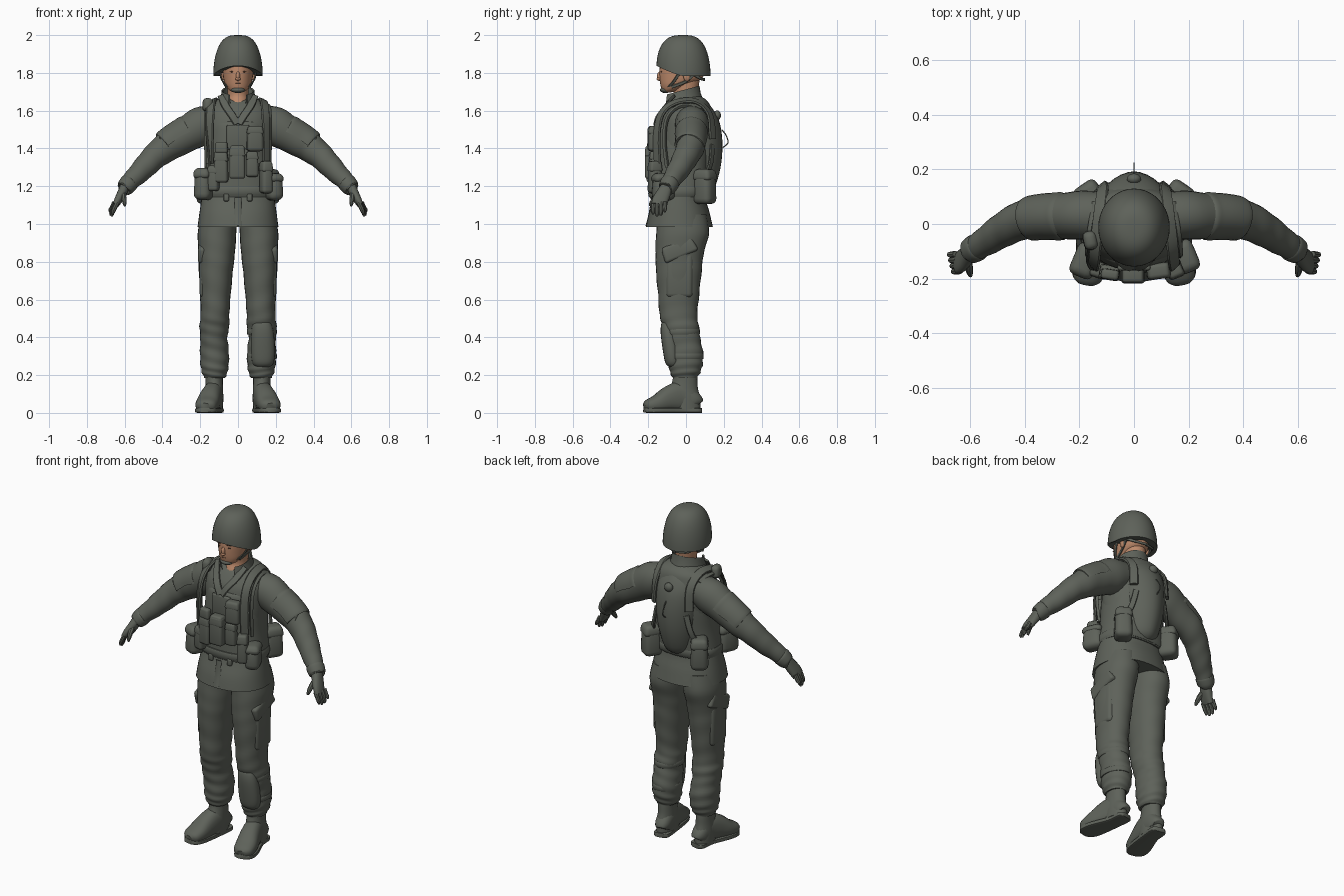
import bpy, bmesh, math
from mathutils import Vector, Matrix


def material(name, rgb):
    m = bpy.data.materials.new(name)
    m.diffuse_color = (*rgb, 1)
    return m


GREEN = material("grey_green_cloth", (0.112, 0.122, 0.102))
SKIN = material("skin", (0.5, 0.25, 0.145))
DARK = material("dark_brown", (0.1, 0.05, 0.033))


def finish(name, bm, mat, angle=40):
    bmesh.ops.recalc_face_normals(bm, faces=bm.faces)
    me = bpy.data.meshes.new(name)
    bm.to_mesh(me)
    bm.free()
    me.materials.append(mat)
    for p in me.polygons:
        p.use_smooth = True
    me.set_sharp_from_angle(angle=math.radians(angle))
    ob = bpy.data.objects.new(name, me)
    bpy.context.collection.objects.link(ob)
    return ob


def skin(name, rings, mat, closed=True, caps=True):
    """Join rings of points into a surface."""
    bm = bmesh.new()
    vs = [[bm.verts.new(p) for p in r] for r in rings]
    n = len(vs[0])
    for a, b in zip(vs, vs[1:]):
        for i in range(n if closed else n - 1):
            j = (i + 1) % n
            bm.faces.new((a[i], a[j], b[j], b[i]))
    if caps:
        bm.faces.new(vs[0])
        bm.faces.new(vs[-1])
    return finish(name, bm, mat)


def spline(pts, steps):
    """Catmull-Rom through tuples of any length."""
    P = [pts[0]] + list(pts) + [pts[-1]]
    out = []
    for k in range(1, len(P) - 2):
        for s in range(steps):
            t = s / steps
            out.append([0.5 * (2 * b + (c - a) * t + (2 * a - 5 * b + 4 * c - d) * t * t
                               + (3 * b - a - 3 * c + d) * t ** 3)
                        for a, b, c, d in zip(*P[k - 1:k + 3])])
    return out + [list(pts[-1])]


def sweep(name, pts, mat=GREEN, hint=None, n=20, p=2.0, steps=4, side=1, fold=0.0, arc=None):
    """Points are (x, y, z, half width, half depth). Without hint the rings stay level."""
    path = spline([(q[0] * side, *q[1:]) for q in pts], steps)
    a0, a1 = arc or (0, 360 * (n - 1) / n)
    rings = []
    for i, q in enumerate(path):
        c = Vector(q[:3])
        if hint is None:
            u, v = Vector((1, 0, 0)), Vector((0, 1, 0))
        else:
            t = Vector(path[min(i + 1, len(path) - 1)][:3]) - Vector(path[max(i - 1, 0)][:3])
            h = c - Vector((0, 0, 1.38)) if hint == 'out' else Vector((hint[0] * side, *hint[1:]))
            u = h.cross(t).normalized()
            v = t.cross(u).normalized()
        ring = []
        for k in range(n):
            a = math.radians(a0 + (a1 - a0) * k / (n - 1))
            ca, sa = math.cos(a), math.sin(a)
            r = 1 + fold * i / len(path) * math.sin(i * 1.25 + 2.2 * math.sin(a + side))
            ring.append(c + u * (q[3] * r * math.copysign(abs(ca) ** (2 / p), ca))
                        + v * (q[4] * r * math.copysign(abs(sa) ** (2 / p), sa)))
        rings.append(ring)
    return skin(name, rings, mat, not arc, not arc)


def strap(name, pts, width=0.018, depth=0.006, mat=GREEN, side=1):
    return sweep(name, [(*q, width, depth) for q in pts], mat, 'out', 8, 4, 4, side)


def box(name, c, size, rz=0.0, taper=1.0, bevel=0.015, mat=GREEN, rx=0.0):
    bm = bmesh.new()
    bmesh.ops.create_cube(bm, size=1)
    for v in bm.verts:
        k = taper if v.co.z > 0 else 1
        v.co = Vector((v.co.x * size[0] * k, v.co.y * size[1] * k, v.co.z * size[2]))
    bmesh.ops.bevel(bm, geom=bm.edges[:], offset=bevel, segments=3, profile=0.5, affect='EDGES')
    bm.transform(Matrix.Translation(c) @ Matrix.Rotation(rz, 4, 'Z') @ Matrix.Rotation(rx, 4, 'X'))
    return finish(name, bm, mat)


def pouch(name, c, size, rz=0.0, taper=0.92, bevel=0.02):
    """Bag with an overlapping lid."""
    box(name, c, size, rz, taper, bevel)
    lid = (c[0], c[1], c[2] + size[2] * 0.36)
    box(name + "_lid", lid, (size[0] * 1.04, size[1] * 1.04, size[2] * 0.34), rz, 0.82, bevel * 0.7)


def ball(name, c, size, mat=GREEN):
    bm = bmesh.new()
    bmesh.ops.create_uvsphere(bm, u_segments=16, v_segments=10, radius=1)
    bm.transform(Matrix.Translation(c) @ Matrix.Diagonal((*size, 1)))
    return finish(name, bm, mat)


# Jacket and vest
sweep("jacket", [(0, -.035, .985, .214, .177), (0, -.035, 1.06, .204, .16), (0, -.03, 1.16, .19, .13),
                 (0, -.015, 1.3, .172, .132), (0, -.01, 1.45, .178, .143), (0, 0, 1.55, .182, .142),
                 (0, .01, 1.61, .165, .122), (0, .02, 1.65, .128, .095), (0, .025, 1.675, .07, .055)],
      n=40, p=2.25, fold=.006)
sweep("vest", [(0, -.03, 1.145, .19, .135), (0, -.028, 1.16, .195, .142), (0, -.02, 1.3, .177, .146),
               (0, -.015, 1.42, .17, .152), (0, -.008, 1.52, .155, .15), (0, -.005, 1.545, .14, .135)],
      n=40, p=2.4)
strap("jacket_front_flap", [(0, -.182, 1.14), (0, -.194, 1.06), (0, -.211, .99)], .018, .003)

# Collar, lower and open at the front
rings = []
for zoff, r in ((-.055, 1.28), (-.01, 1.1), (.027, 1.04), (.023, .95), (-.02, .9)):
    ring = []
    for k in range(25):
        a = math.radians(-57 + 294 * k / 24)
        back = (1 + math.sin(a)) / 2
        ring.append((.083 * r * math.cos(a), -.022 + .09 * r * math.sin(a), 1.655 + .05 * back + zoff))
    rings.append(ring)
skin("collar", rings, GREEN, closed=False, caps=False)

# Backpack, cap and drinking loop
sweep("back_pack", [(0, .06, 1.155, .05, .05), (0, .07, 1.19, .085, .08), (0, .085, 1.3, .11, .098),
                    (0, .085, 1.42, .125, .108), (0, .08, 1.53, .13, .1), (0, .07, 1.6, .115, .078),
                    (0, .06, 1.65, .07, .05)], n=28, p=1.75)
ball("pack_cap", (0, .165, 1.575), (.026, .02, .026))
sweep("pack_loop", [(0, .188, 1.50, .003, .003), (0, .212, 1.47, .003, .003),
                    (0, .222, 1.43, .003, .003), (0, .195, 1.405, .003, .003)], hint=(1, 0, 0), n=6)

# Head and face
sweep("neck", [(0, -.02, 1.6, .06, .08), (0, -.01, 1.65, .058, .07), (0, -.002, 1.69, .056, .064),
               (0, -.005, 1.77, .06, .078)], SKIN)
sweep("head", [(0, -.098, 1.697, .02, .018), (0, -.082, 1.708, .046, .045), (0, -.058, 1.735, .066, .077),
               (0, -.028, 1.77, .077, .112), (0, -.022, 1.82, .081, .118), (0, -.02, 1.88, .08, .11),
               (0, -.015, 1.94, .05, .08)], SKIN, n=28)
ball("nose", (0, -.139, 1.782), (.011, .014, .026), SKIN)
ball("nose_tip", (0, -.143, 1.768), (.014, .013, .009), SKIN)
ball("lips", (0, -.129, 1.744), (.022, .008, .006), SKIN)
box("mouth_line", (0, -.1355, 1.744), (.026, .004, .0025), bevel=.001, mat=DARK)
for s in (1, -1):
    ball("ear", (s * .083, .005, 1.785), (.012, .02, .03), SKIN)
    ball("eye", (s * .033, -.131, 1.806), (.011, .004, .003), DARK)
    box("brow", (s * .034, -.134, 1.823), (.03, .005, .002), s * .25, bevel=.0008, mat=DARK)

# Rounded helmet with a rim raised over the brow
rings = []
for i in range(19):
    t = i / 18 * math.pi / 2 * .992
    ring = []
    for k in range(40):
        a = 2 * math.pi * k / 40
        front = max(0, -math.sin(a)) ** 1.3
        z0 = 1.783 + .054 * front
        r = math.cos(t) ** .66
        ring.append((.131 * r * math.cos(a), -.013 + .143 * r * math.sin(a),
                     z0 + (2 - z0) * math.sin(t)))
    rings.append(ring)
rings.insert(0, [(x * .93, (y + .013) * .93 - .013, z + .002) for x, y, z in rings[0]])
skin("helmet", rings, GREEN)

# Chin straps
ball("chin_cup", (0, -.108, 1.71), (.038, .03, .017))
for s in (1, -1):
    for nm, pts in (("front_chin_strap", [(.095, -.03, 1.81), (.083, -.06, 1.76), (.04, -.1, 1.715)]),
                    ("rear_chin_strap", [(.093, .05, 1.8), (.08, .0, 1.755), (.062, -.075, 1.725)]),
                    ("nape_strap", [(.088, .045, 1.79), (.066, .078, 1.77), (0, .098, 1.765)])):
        sweep(nm, [(*q, .008, .004) for q in pts], hint=(1, .3, 0), n=8, p=3, side=s)

ARM = [(.10, .03, 1.55, .085, .08), (.19, .032, 1.52, .09, .102), (.28, .028, 1.468, .082, .091),
       (.37, .025, 1.413, .075, .081), (.44, 0, 1.358, .068, .069), (.50, -.035, 1.295, .06, .061),
       (.56, -.075, 1.235, .05, .05), (.603, -.103, 1.185, .041, .041)]
LEG = [(.1, -.02, 1.05, .095, .13), (.111, -.018, .95, .102, .14), (.113, -.033, .85, .097, .128),
       (.117, -.038, .75, .09, .121), (.12, -.039, .62, .081, .108), (.122, -.04, .52, .076, .1),
       (.125, -.028, .46, .079, .096), (.128, -.018, .4, .072, .092), (.125, -.004, .33, .076, .093),
       (.124, -.002, .26, .075, .09), (.124, -.004, .215, .068, .08), (.123, -.006, .186, .055, .065)]
for s in (1, -1):
    # Sleeve, shoulder patch and cuff
    sweep("sleeve", ARM, hint=(0, 0, 1), n=24, steps=5, side=s, fold=.03)
    sweep("shoulder_patch", [(.255, .03, 1.483, .08, .09), (.257, .03, 1.482, .088, .1),
                             (.28, .028, 1.468, .088, .1), (.33, .027, 1.441, .085, .095),
                             (.378, .021, 1.408, .082, .09), (.38, .02, 1.406, .07, .076)],
          hint=(0, 0, 1), n=16, side=s, arc=(5, 175))
    sweep("cuff", [(.572, -.083, 1.222, .044, .044), (.577, -.086, 1.217, .051, .05),
                   (.6, -.1, 1.19, .047, .045), (.604, -.103, 1.186, .036, .036)],
          hint=(0, 0, 1), side=s)
    # Hand and fingers
    sweep("palm", [(.598, -.1, 1.2, .032, .026), (.615, -.118, 1.162, .038, .025),
                   (.635, -.137, 1.125, .042, .021), (.648, -.143, 1.1, .04, .016)],
          hint=(1, .1, .5), n=16, p=2.4, side=s)
    for k in range(4):
        y, d = -.174 + .0205 * k, (.01, 0, .004, .022)[k]
        x = .641 + .005 * k
        sweep("finger", [(x - .003, y + .002, 1.115, .012, .013), (x + .013, y, 1.083, .012, .012),
                         (x + .021, y, 1.052 + d, .01, .01), (x + .022, y, 1.04 + d, .005, .005)],
              hint=(1, 0, .4), n=8, steps=3, side=s)
    sweep("thumb", [(.61, -.128, 1.165, .018, .016), (.605, -.16, 1.14, .015, .015),
                    (.601, -.182, 1.112, .012, .011), (.599, -.19, 1.095, .006, .006)],
          hint=(1, 0, .4), n=8, steps=3, side=s)
    # Trouser leg and cargo pocket
    sweep("trouser_leg", LEG, n=28, steps=5, side=s, p=2.15, fold=.04)
    box("cargo_pocket", (s * .178, -.035, .73), (.05, .14, .24), 0, 1.04, .022)
    box("cargo_pocket_lid", (s * .185, -.037, .865), (.056, .19, .085), 0, .9, .016, rx=.4)
    # Boot and sole
    sweep("boot_shaft", [(.126, -.006, .25, .05, .06), (.126, -.005, .18, .046, .065),
                         (.126, -.01, .13, .047, .073), (.127, -.012, .08, .049, .086),
                         (.128, -.01, .02, .048, .086)], side=s)
    sweep("boot_foot", [(.12, .06, .045, .03, .035), (.122, .045, .06, .044, .05),
                        (.128, -.02, .085, .05, .08), (.143, -.085, .075, .056, .07),
                        (.161, -.15, .05, .061, .048), (.172, -.2, .037, .053, .034),
                        (.176, -.22, .032, .028, .02)], hint=(0, 0, 1), p=2.4, side=s)
    sweep("boot_sole", [(.118, .08, .013, .028, .013), (.121, .06, .013, .046, .013),
                        (.129, -.02, .013, .048, .013), (.16, -.14, .013, .063, .013),
                        (.173, -.197, .013, .054, .013), (.178, -.221, .015, .028, .012)],
          hint=(0, 0, 1), n=16, p=6, side=s)
    # Harness, lapels, belt clips
    strap("shoulder_strap", [(.15, -.15, 1.32), (.148, -.155, 1.46), (.145, -.132, 1.58), (.138, -.06, 1.642),
                             (.125, .05, 1.65), (.115, .125, 1.58), (.118, .14, 1.45)], .024, .009, side=s)
    strap("strap_hose", [(.165, -.1, 1.3), (.169, -.115, 1.45), (.168, -.095, 1.57),
                         (.16, -.02, 1.628), (.142, .08, 1.61)], .01, .009, side=s)
    strap("rear_strap", [(.1, .14, 1.42), (.13, .125, 1.3), (.17, .06, 1.22)], .016, .007, side=s)
    strap("lapel", [(.088, -.06, 1.68), (.066, -.112, 1.625), (.032, -.15, 1.575), (.004, -.162, 1.53)],
          .021, .006, side=s)
    box("belt_clip", (s * .062, -.168, 1.14), (.028, .02, .04), bevel=.007)
    # Rear pouches, turned with the hips
    pouch("rear_pouch", (s * .16, .1, 1.195), (.1, .11, .18), s * -.6, .9, .03)

# Hip pouches differ from side to side
pouch("right_hip_pouch", (-.178, -.135, 1.21), (.095, .13, .165), -.4, .85, .034)
pouch("right_front_pouch", (-.13, -.168, 1.24), (.06, .06, .13), -.3, .95, .016)
pouch("left_hip_pouch", (.187, -.12, 1.195), (.09, .125, .14), .4, .85, .034)
pouch("left_front_pouch", (.148, -.165, 1.245), (.062, .07, .165), .4, .9, .018)

# Belt
sweep("belt", [(0, -.03, 1.15, .192, .14), (0, -.03, 1.155, .198, .147), (0, -.03, 1.19, .196, .149),
               (0, -.03, 1.195, .19, .143)], n=40, p=2.4, steps=2)

# Front pouches and shoulder radio
pouch("centre_pouch", (-.004, -.185, 1.325), (.085, .065, .17), 0, .95, .014)
pouch("upper_chest_pouch", (.09, -.172, 1.45), (.088, .06, .13), .12, .95, .018)
pouch("lower_chest_pouch", (.075, -.172, 1.315), (.065, .045, .13), .1, .95, .014)
pouch("magazine_pouch", (-.09, -.178, 1.3), (.075, .055, .16), -.15, .95, .014)
box("chest_tool", (-.088, -.185, 1.405), (.07, .04, .06), -.15, .9, .012)
box("chest_panel", (0, -.16, 1.46), (.12, .02, .13), bevel=.008)
box("shoulder_radio", (-.16, -.06, 1.632), (.055, .075, .07), .2, .85, .02)
sweep("radio_cable", [(-.165, -.09, 1.62, .006, .006), (-.17, -.135, 1.53, .006, .006),
                      (-.16, -.16, 1.42, .006, .006), (-.15, -.165, 1.3, .006, .006)],
      hint=(1, 0, 0), n=8)

# Knee pad on one leg, with its straps
sweep("knee_pad", [(.132, -.065, .24, .03, .02), (.132, -.07, .262, .055, .038), (.132, -.077, .32, .064, .044),
                   (.13, -.09, .42, .06, .044), (.126, -.098, .475, .048, .032), (.126, -.098, .49, .03, .018)],
      p=2.2)
for z in (.3, .43):
    c = -.004 if z < .4 else -.024
    sweep("knee_strap", [(.126, c, z - .016, .074, .092), (.126, c, z - .012, .079, .097),
                         (.126, c, z + .012, .079, .097), (.126, c, z + .016, .074, .092)], steps=2, n=24)
